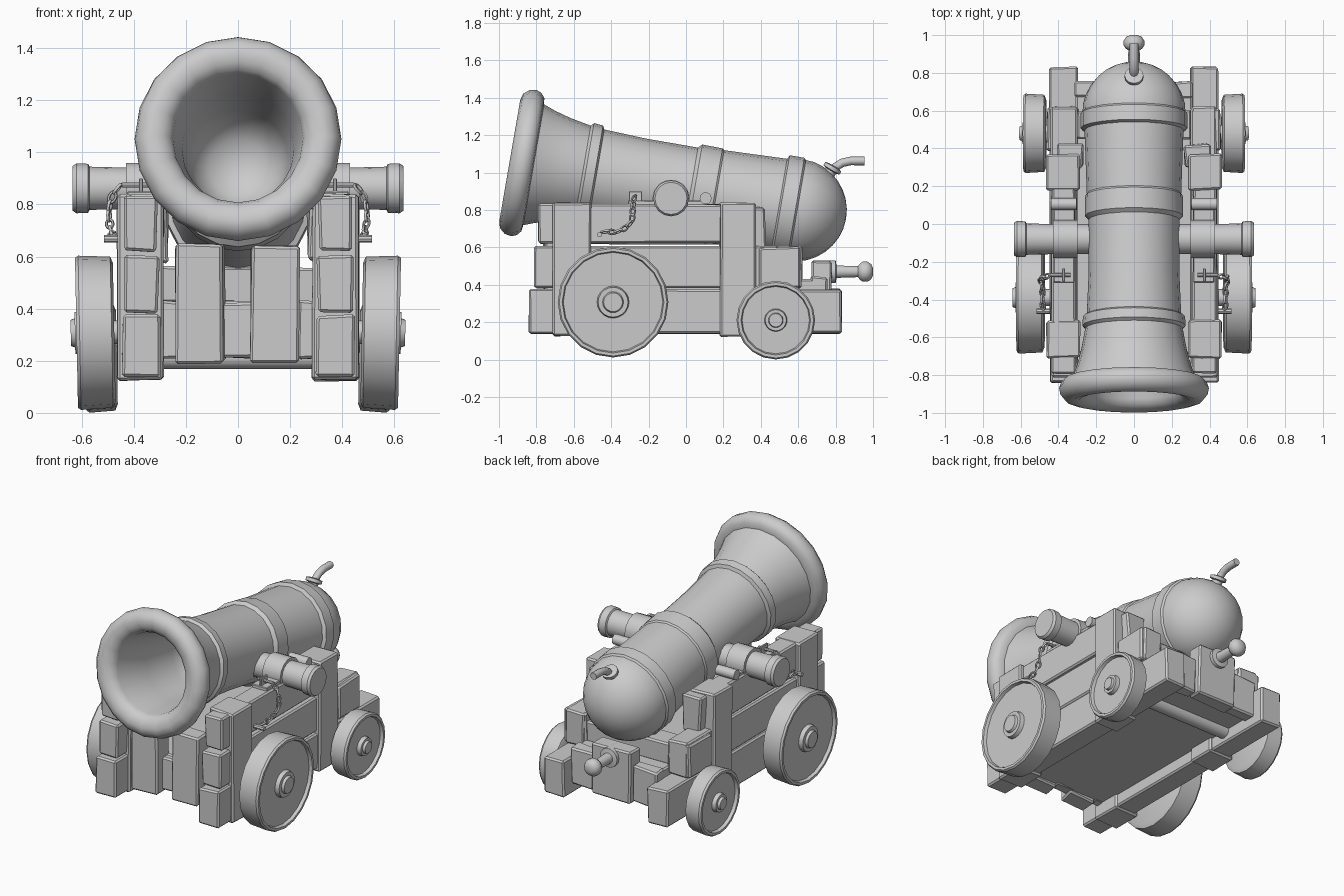
import bpy, bmesh, math, random
from mathutils import Vector, Matrix

if "Cube" in bpy.data.objects:
    bpy.data.objects.remove(bpy.data.objects["Cube"])

random.seed(4)


def finish(name, bm, angle=35):
    bmesh.ops.recalc_face_normals(bm, faces=bm.faces)
    me = bpy.data.meshes.new(name)
    bm.to_mesh(me)
    bm.free()
    for p in me.polygons:
        p.use_smooth = True
    me.set_sharp_from_angle(angle=math.radians(angle))
    ob = bpy.data.objects.new(name, me)
    bpy.context.collection.objects.link(ob)
    return ob


def lathe(name, profile, sides, origin, direction, angle=35):
    """Spin (distance along axis, radius) points round an axis."""
    m = Matrix.Translation(origin) @ Vector(direction).to_track_quat('Z', 'Y').to_matrix().to_4x4()
    bm = bmesh.new()
    rings = []
    for t, r in profile:
        rings.append([bm.verts.new(m @ Vector((r * math.cos(2 * math.pi * i / sides),
                                               r * math.sin(2 * math.pi * i / sides), t)))
                      for i in range(sides)])
    for a, b in zip(rings, rings[1:]):
        for i in range(sides):
            j = (i + 1) % sides
            bm.faces.new((a[i], a[j], b[j], b[i]))
    bmesh.ops.remove_doubles(bm, verts=bm.verts, dist=1e-5)
    return finish(name, bm, angle)


def plank(name, x, y, z, jitter=0.005, bevel=0.01):
    """Slightly uneven timber block from x, y, z ranges."""
    bm = bmesh.new()
    bmesh.ops.create_cube(bm, size=1)
    for v in bm.verts:
        v.co = Vector([(a + b) / 2 + c * (b - a) + random.uniform(-jitter, jitter)
                       for (a, b), c in zip((x, y, z), v.co)])
    bmesh.ops.bevel(bm, geom=bm.edges[:], offset=bevel, segments=1, affect='EDGES')
    return finish(name, bm, 20)


def tube(name, points, radius):
    cu = bpy.data.curves.new(name, 'CURVE')
    cu.dimensions = '3D'
    cu.bevel_depth = radius
    cu.bevel_resolution = 2
    cu.use_fill_caps = True
    sp = cu.splines.new('POLY')
    sp.points.add(len(points) - 1)
    for p, co in zip(sp.points, points):
        p.co = (*co, 1)
    ob = bpy.data.objects.new(name, cu)
    bpy.context.collection.objects.link(ob)


def link(name, center, direction, roll, length=0.022, width=0.013, wire=0.006):
    """Oval chain link, long axis along direction."""
    m = (Matrix.Translation(center) @ Vector(direction).to_track_quat('Z', 'Y').to_matrix().to_4x4()
         @ Matrix.Rotation(roll, 4, 'Z'))
    bm = bmesh.new()
    n, k = 12, 6
    g = []
    for i in range(n):
        a = 2 * math.pi * i / n
        g.append([bm.verts.new(m @ Vector((math.cos(a) * (width + wire * math.cos(b)), wire * math.sin(b),
                                           math.sin(a) * (length + wire * math.cos(b)))))
                  for b in [2 * math.pi * j / k for j in range(k)]])
    for i in range(n):
        for j in range(k):
            bm.faces.new((g[i][j], g[(i + 1) % n][j], g[(i + 1) % n][(j + 1) % k], g[i][(j + 1) % k]))
    finish(name, bm, 60)


# Barrel: breech dome, bands, flared muzzle and bore
tilt = math.radians(9.8)
breech = Vector((0, 0.585, 0.80))
axis = Vector((0, -math.cos(tilt), math.sin(tilt)))
dome = [(-0.275 * math.cos(a), 0.275 * math.sin(a)) for a in [math.pi / 2 * i / 8 for i in range(8)]]
body = [(-0.01, 0.272), (0, 0.283), (0.08, 0.283), (0.09, 0.262), (0.43, 0.25), (0.44, 0.258), (0.55, 0.26),
        (0.57, 0.24), (0.85, 0.24), (1.08, 0.25), (1.09, 0.27), (1.14, 0.274), (1.155, 0.258),
        (1.27, 0.28), (1.36, 0.305), (1.42, 0.328)]
lip = [(1.425, 0.362), (1.445, 0.386), (1.475, 0.397), (1.51, 0.39), (1.54, 0.365),
       (1.55, 0.33), (1.54, 0.29), (1.52, 0.262), (1.49, 0.25)]
bore = [(1.25, 0.215), (1.0, 0.195), (0.9, 0.17), (0.83, 0.11), (0.8, 0)]
lathe("barrel", dome + body + lip + bore, 20, breech, axis)

# Fuse with collar
lathe("fuse_collar", [(-0.05, 0), (-0.05, 0.03), (0, 0.032), (0.005, 0.05), (0.025, 0.05), (0.03, 0.03), (0.03, 0)],
      12, (0, 0.775, 1.01), (0, 0.5, 0.85))
tube("fuse", [(0, 0.77, 0.99), (0, 0.80, 1.03), (0, 0.835, 1.052), (0, 0.88, 1.062), (0, 0.955, 1.062)], 0.023)

# Rear knob on the carriage
lathe("rear_knob", [(-0.06, 0), (-0.06, 0.062), (0.03, 0.062), (0.035, 0.034), (0.15, 0.03), (0.16, 0.045),
                    (0.175, 0.055), (0.20, 0.055), (0.22, 0.042), (0.23, 0.02), (0.23, 0)],
      14, (0, 0.77, 0.47), (0, 1, 0))

# Bed, front boards and rear boards
plank("bed", (-0.31, 0.31), (-0.66, 0.72), (0.215, 0.43), 0)
plank("front_board_centre", (-0.07, 0.07), (-0.70, -0.62), (0.21, 0.425))
for s, side in ((1, "right"), (-1, "left")):
    plank("front_board_" + side, (s * 0.145 - 0.092, s * 0.145 + 0.092), (-0.76, -0.64), (0.195, 0.645), 0.009)
    plank("front_board_outer_" + side, (s * 0.27 - 0.04, s * 0.27 + 0.04), (-0.69, -0.63), (0.21, 0.43))
    plank("rear_board_" + side, (s * 0.225 - 0.085, s * 0.225 + 0.085), (0.67, 0.75), (0.20, 0.44), 0.008)
plank("rear_board_centre", (-0.14, 0.14), (0.67, 0.775), (0.195, 0.53), 0.006)
plank("breech_rest", (-0.30, 0.30), (0.45, 0.60), (0.42, 0.56))


def span(s, a, b):
    return tuple(sorted((s * a, s * b)))


def wheel(name, s, y, z, r, x0, x1):
    w = x1 - x0
    prof = [(0, 0), (0, r - 0.03), (0.01, r - 0.006), (w - 0.012, r), (w, r - 0.008), (w, r - 0.024),
            (w - 0.02, r - 0.03), (w - 0.02, r * 0.29), (w + 0.006, r * 0.27), (w + 0.006, r * 0.19),
            (w + 0.022, r * 0.17), (w + 0.022, 0)]
    lathe(name, prof, 20, (s * x0, y, z), (s, 0, -0.02), 30)


for s, side in ((1, "right"), (-1, "left")):
    # Stepped cheek timbers and upright posts
    plank("cheek_lower_" + side, span(s, 0.30, 0.445), (-0.84, 0.83), (0.14, 0.375))
    plank("cheek_middle_" + side, span(s, 0.305, 0.44), (-0.81, 0.62), (0.385, 0.605))
    plank("cheek_upper_" + side, span(s, 0.31, 0.435), (-0.79, 0.20), (0.62, 0.83))
    plank("cheek_wedge_" + side, span(s, 0.27, 0.40), (0.30, 0.42), (0.58, 0.815), 0.01)
    plank("cheek_rear_step_" + side, span(s, 0.295, 0.46), (0.39, 0.615), (0.385, 0.60))
    plank("post_front_" + side, span(s, 0.285, 0.462), (-0.71, -0.51), (0.125, 0.84))
    plank("post_rear_" + side, span(s, 0.285, 0.462), (0.18, 0.37), (0.125, 0.837))

    # Wheels
    wheel("front_wheel_" + side, s, -0.39, 0.31, 0.296, 0.475, 0.62)
    wheel("rear_wheel_" + side, s, 0.48, 0.213, 0.21, 0.465, 0.585)

    # Trunnion, its clamp and strap
    lathe("trunnion_" + side, [(0, 0), (0, 0.08), (0.25, 0.08), (0.37, 0.083), (0.375, 0.094), (0.42, 0.096),
                               (0.435, 0.086), (0.435, 0)], 16, (s * 0.2, -0.08, 0.862), (s, 0, 0))
    lathe("trunnion_clamp_" + side, [(0, 0), (0, 0.1), (0.13, 0.1), (0.13, 0)], 14, (s * 0.30, -0.08, 0.862), (s, 0, 0))
    plank("clamp_strap_" + side, span(s, 0.315, 0.425), (-0.31, 0.10), (0.825, 0.85), 0.001, 0.004)
    lathe("hinge_pin_" + side, [(0, 0), (0, 0.032), (0.135, 0.032), (0.135, 0)], 12, (s * 0.305, 0.105, 0.863), (s, 0, 0))
    plank("clamp_latch_" + side, span(s, 0.365, 0.38), (-0.305, -0.235), (0.84, 0.90), 0, 0.003)
    lathe("latch_pin_" + side, [(0, 0), (0, 0.01), (0.11, 0.01), (0.11, 0)], 8, (s * 0.335, -0.27, 0.875), (s, 0, 0))

    # Hanging chain with toggle
    path = [Vector(p) for p in ((0.45, -0.275, 0.875), (0.475, -0.28, 0.845), (0.49, -0.285, 0.81),
                                (0.495, -0.285, 0.775), (0.495, -0.29, 0.74), (0.49, -0.315, 0.71),
                                (0.485, -0.345, 0.692), (0.485, -0.38, 0.68), (0.485, -0.415, 0.685),
                                (0.48, -0.448, 0.682))]
    for i, (a, b) in enumerate(zip(path, path[1:])):
        c = (a + b) / 2
        d = b - a
        link(f"chain_link_{i}_{side}", (s * c.x, c.y, c.z), (s * d.x, d.y, d.z), math.pi / 2 * (i % 2) + 0.4)
    lathe("chain_toggle_" + side, [(0, 0), (0, 0.014), (0.07, 0.014), (0.07, 0)], 8,
          (s * 0.445, -0.462, 0.668), (s, 0, 0))

# Axles
for name, y, z in (("front_axle", -0.39, 0.31), ("rear_axle", 0.48, 0.213)):
    lathe(name, [(0, 0), (0, 0.045), (1.0, 0.045), (1.0, 0)], 12, (-0.5, y, z), (1, 0, 0))
